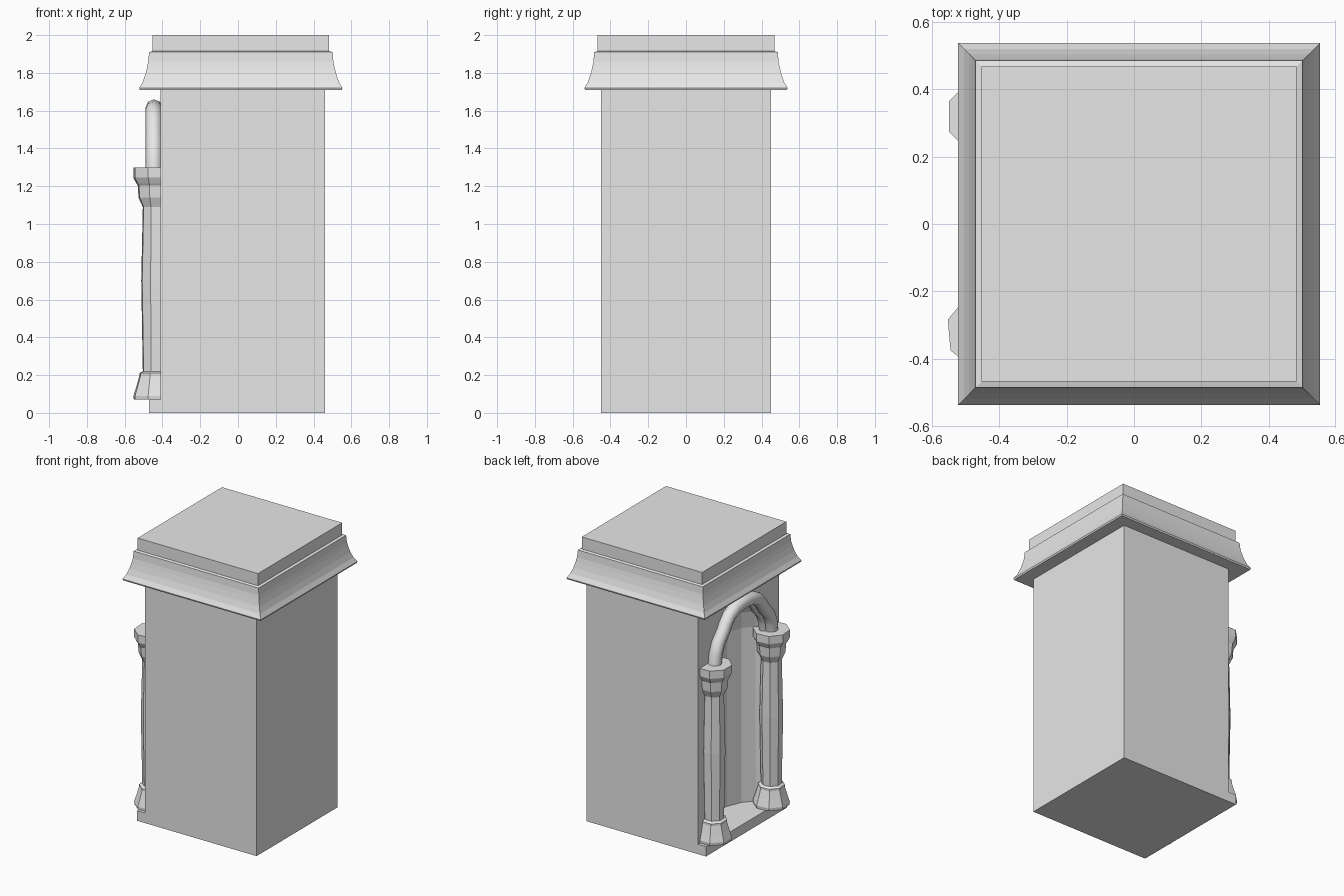
import bpy, bmesh, math

cube = bpy.data.objects.get("Cube")
if cube:
    bpy.data.objects.remove(cube, do_unlink=True)

stone = bpy.data.materials.new("grey_stone")
stone.use_nodes = True
stone.diffuse_color = (0.8, 0.8, 0.8, 1)
stone.node_tree.nodes["Principled BSDF"].inputs["Base Color"].default_value = (0.8, 0.8, 0.8, 1)


def loft(name, rings):
    """Skin a stack of closed rings and cap both ends."""
    bm = bmesh.new()
    rows = [[bm.verts.new(p) for p in ring] for ring in rings]
    n = len(rows[0])
    for a, b in zip(rows, rows[1:]):
        for i in range(n):
            j = (i + 1) % n
            bm.faces.new((a[i], a[j], b[j], b[i]))
    bm.faces.new(rows[0])
    bm.faces.new(rows[-1])
    bmesh.ops.recalc_face_normals(bm, faces=bm.faces)
    mesh = bpy.data.meshes.new(name)
    bm.to_mesh(mesh)
    bm.free()
    mesh.materials.append(stone)
    ob = bpy.data.objects.new(name, mesh)
    bpy.context.collection.objects.link(ob)
    return ob


def polygon(cx, cy, z, apothem, sides, turn=0.0):
    r = apothem / math.cos(math.pi / sides)
    angles = [math.tau * (i + 0.5) / sides + turn for i in range(sides)]
    return [(cx + r * math.cos(a), cy + r * math.sin(a), z) for a in angles]


def activate(ob):
    bpy.ops.object.select_all(action="DESELECT")
    ob.select_set(True)
    bpy.context.view_layer.objects.active = ob


# Body: block with a low step at the niche side
FLOOR, WALL, STEP, BACK, HALF = 0.07, -0.41, -0.47, 0.46, 0.45
outline = [(STEP, 0), (BACK, 0), (BACK, 1.72), (WALL, 1.72), (WALL, FLOOR), (STEP, FLOOR)]
body = loft("body", [[(x, y, z) for x, z in outline] for y in (-HALF, HALF)])

# Niche: shallow rounded recess that closes into a vault
niche_widths = [(FLOOR, 0.32), (1.3, 0.31), (1.42, 0.28), (1.5, 0.215),
                (1.55, 0.175), (1.59, 0.12), (1.615, 0.05)]


def niche_ring(z, w):
    arc = [math.pi * (i / 8 - 0.5) for i in range(9)]
    ring = [(WALL + 0.6 * w * math.cos(a), w * math.sin(a), z) for a in arc]
    return ring + [(-0.6, w, z), (-0.6, -w, z)]


cutter = loft("niche_cutter", [niche_ring(z, w) for z, w in niche_widths])
cutter.hide_render = True
cut = body.modifiers.new("niche", "BOOLEAN")
cut.operation = "DIFFERENCE"
cut.solver = "EXACT"
cut.object = cutter
activate(body)
bpy.ops.object.modifier_apply(modifier="niche")
bpy.data.objects.remove(cutter, do_unlink=True)

# Cornice: flared square moulding with a flat cap
cornice = [(1.71, 0.535), (1.72, 0.538), (1.75, 0.52), (1.79, 0.506), (1.83, 0.496),
           (1.86, 0.49), (1.91, 0.486), (1.915, 0.468), (2.0, 0.468)]
loft("cornice", [polygon(0.015, 0, z, w, 4) for z, w in cornice])

# Columns: eight-sided, with flared bases and stepped capitals
column = [(0.07, 0.108), (0.09, 0.11), (0.14, 0.095), (0.195, 0.08), (0.21, 0.08),
          (0.22, 0.062), (0.7, 0.07), (1.09, 0.062), (1.14, 0.084), (1.205, 0.088),
          (1.215, 0.095), (1.245, 0.11), (1.3, 0.11)]
for name, y, turn in (("back_column", 0.32, 0.0), ("front_column", -0.32, 0.09)):
    loft(name, [polygon(-0.44, y, z, w, 8, turn) for z, w in column])

# Arches: lobed tubes over the niche, mirrored about the middle
half_arch = [(0.315, 1.28), (0.305, 1.36), (0.275, 1.43), (0.22, 1.49), (0.195, 1.53),
             (0.155, 1.575), (0.09, 1.605)]


def arch(name, x, radius, scale):
    side = [(y * scale, 1.28 + (z - 1.28) * scale) for y, z in half_arch]
    path = side + [(0, 1.28 + 0.335 * scale)] + [(-y, z) for y, z in reversed(side)]
    curve = bpy.data.curves.new(name, "CURVE")
    curve.dimensions = "3D"
    curve.bevel_depth = radius
    curve.bevel_resolution = 2
    curve.use_fill_caps = True
    spline = curve.splines.new("POLY")
    spline.points.add(len(path) - 1)
    for point, (y, z) in zip(spline.points, path):
        point.co = (x, y, z, 1)
    curve.materials.append(stone)
    ob = bpy.data.objects.new(name, curve)
    bpy.context.collection.objects.link(ob)
    activate(ob)
    bpy.ops.object.convert(target="MESH")
    bpy.ops.object.shade_smooth_by_angle(angle=math.radians(50))


arch("outer_arch", -0.445, 0.045, 1.0)
arch("inner_arch", -0.405, 0.03, 0.91)
